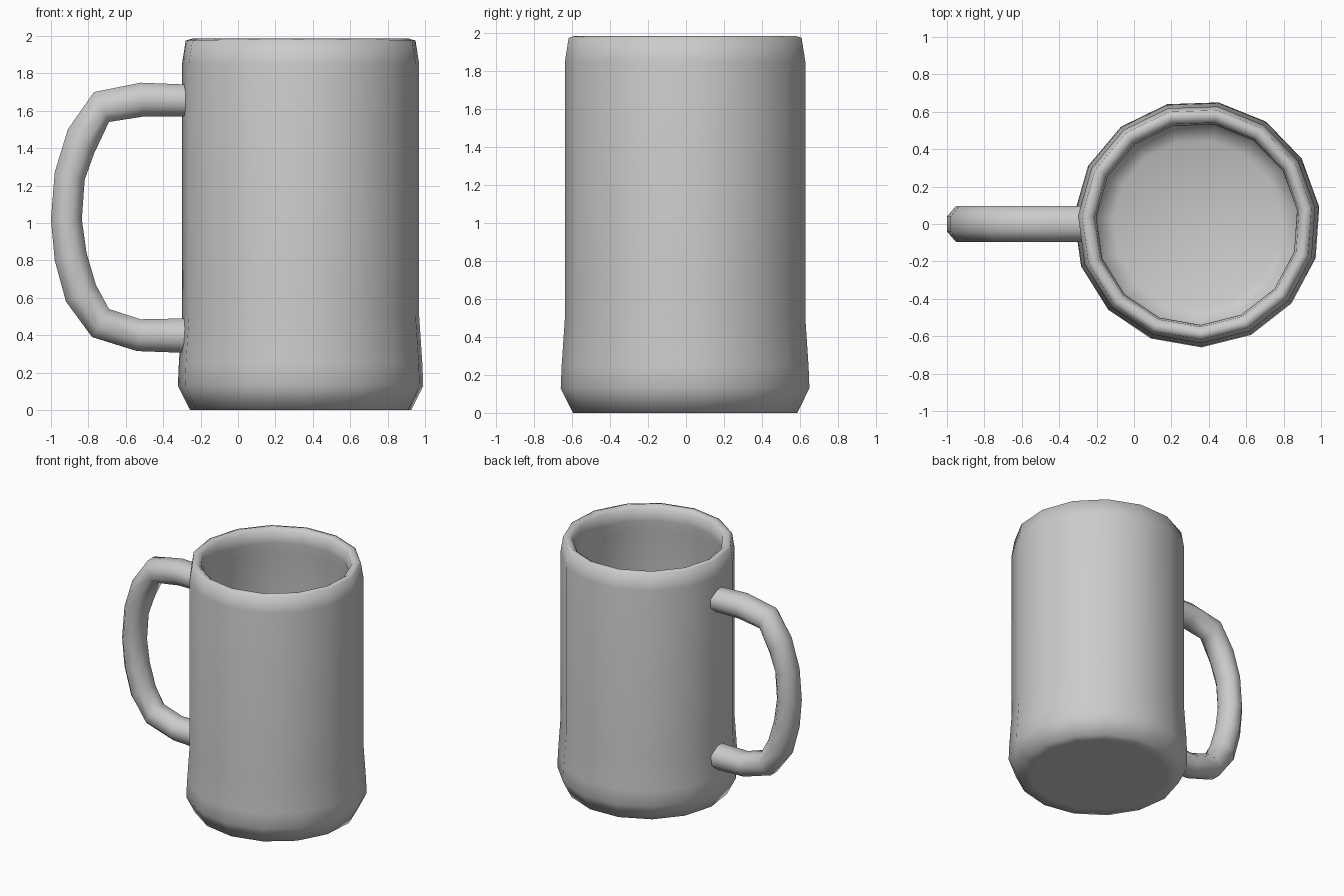
import bpy, bmesh
from math import sin, cos, pi, radians

if "Cube" in bpy.data.objects:
    bpy.data.objects.remove(bpy.data.objects["Cube"])


def make_object(name, rings, close_ends=True):
    """Skin a list of equal-length vertex rings into a smooth-shaded object."""
    bm = bmesh.new()
    loops = [[bm.verts.new(p) for p in ring] for ring in rings]
    n = len(loops[0])
    for a, b in zip(loops, loops[1:]):
        for i in range(n):
            j = (i + 1) % n
            bm.faces.new((a[i], a[j], b[j], b[i]))
    if close_ends:
        bm.faces.new(loops[0])
        bm.faces.new(loops[-1])
    bmesh.ops.recalc_face_normals(bm, faces=bm.faces)
    mesh = bpy.data.meshes.new(name)
    bm.to_mesh(mesh)
    bm.free()
    obj = bpy.data.objects.new(name, mesh)
    bpy.context.collection.objects.link(obj)
    bpy.ops.object.select_all(action='DESELECT')
    obj.select_set(True)
    bpy.context.view_layer.objects.active = obj
    bpy.ops.object.shade_smooth_by_angle(angle=radians(65))
    return obj


# Mug body: 15-sided lathe, outside wall, rounded rim, inside wall and floor
SIDES, CX = 15, 0.337
profile = [(0.50, 0.0), (0.595, 0.0), (0.66, 0.13), (0.655, 0.25),
           (0.638, 0.50), (0.638, 1.85), (0.618, 1.975), (0.585, 1.985),
           (0.55, 1.96), (0.54, 1.87), (0.56, 1.78), (0.56, 0.25),
           (0.53, 0.15), (0.45, 0.11)]
body_rings = []
for r, z in profile:
    angles = [radians(8) + 2 * pi * k / SIDES for k in range(SIDES)]
    body_rings.append([(CX + r * cos(a), r * sin(a), z) for a in angles])
make_object("mug_body", body_rings)

# Handle: eight-sided tube swept between its outer and inner outlines (x, z)
outer = [(-0.27, 1.74), (-0.52, 1.75), (-0.77, 1.70), (-0.91, 1.50),
         (-0.98, 1.27), (-1.00, 1.02), (-0.98, 0.80), (-0.92, 0.58),
         (-0.78, 0.39), (-0.54, 0.315), (-0.27, 0.305)]
inner = [(-0.27, 1.57), (-0.50, 1.57), (-0.69, 1.54), (-0.77, 1.37),
         (-0.82, 1.23), (-0.835, 1.02), (-0.81, 0.84), (-0.76, 0.67),
         (-0.69, 0.54), (-0.52, 0.485), (-0.27, 0.49)]
handle_rings = []
for (ox, oz), (ix, iz) in zip(outer, inner):
    ring = []
    for k in range(8):
        a = 2 * pi * (k + 0.5) / 8
        t = cos(a) / cos(pi / 8) / 2
        y = 0.096 * sin(a) / cos(pi / 8)
        ring.append(((ox + ix) / 2 + (ox - ix) * t, y,
                     (oz + iz) / 2 + (oz - iz) * t))
    handle_rings.append(ring)
make_object("handle", handle_rings)
